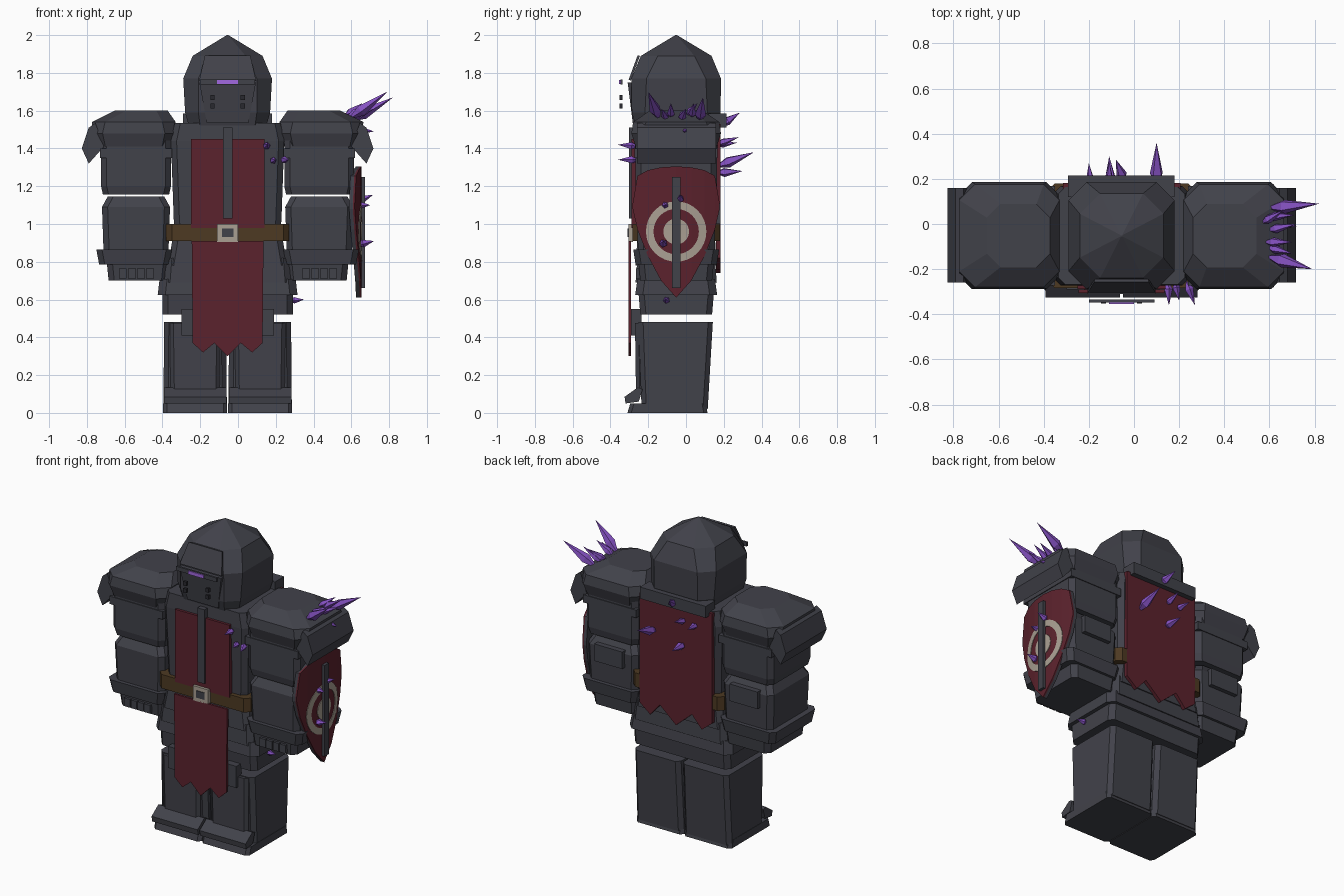
import bpy, bmesh, math
from mathutils import Vector

if "Cube" in bpy.data.objects:
    bpy.data.objects.remove(bpy.data.objects["Cube"])

CX, CY = -0.055, -0.052          # body axis


def material(name, rgb):
    m = bpy.data.materials.new(name)
    m.diffuse_color = (*rgb, 1)
    m.use_nodes = True
    m.node_tree.nodes["Principled BSDF"].inputs["Base Color"].default_value = m.diffuse_color
    return m


STEEL = material("dark steel", (0.053, 0.054, 0.068))
BLACK = material("black steel", (0.022, 0.022, 0.028))
RED = material("deep red cloth", (0.105, 0.016, 0.026))
BROWN = material("brown leather", (0.075, 0.042, 0.016))
CREAM = material("pale trim", (0.40, 0.35, 0.29))
PURPLE = material("purple crystal", (0.24, 0.085, 0.55))
GLOW = material("violet glow", (0.36, 0.14, 0.75))


def mesh(name, verts, faces, mat):
    bm = bmesh.new()
    vs = [bm.verts.new(v) for v in verts]
    for f in faces:
        bm.faces.new([vs[i] for i in f])
    bmesh.ops.recalc_face_normals(bm, faces=bm.faces)
    me = bpy.data.meshes.new(name)
    bm.to_mesh(me)
    bm.free()
    me.materials.append(mat)
    ob = bpy.data.objects.new(name, me)
    bpy.context.collection.objects.link(ob)
    return ob


def loft(name, rings, mat=STEEL):
    """Stack of chamfered rectangles: (z, cx, cy, half x, half y, chamfer)."""
    verts, faces = [], []
    for z, cx, cy, hx, hy, c in rings:
        for x, y in ((hx - c, -hy), (hx, c - hy), (hx, hy - c), (hx - c, hy),
                     (c - hx, hy), (-hx, hy - c), (-hx, c - hy), (c - hx, -hy)):
            verts.append((cx + x, cy + y, z))
    for r in range(len(rings) - 1):
        for i in range(8):
            j = (i + 1) % 8
            faces.append((r * 8 + i, r * 8 + j, r * 8 + 8 + j, r * 8 + 8 + i))
    n = len(verts)
    faces += [tuple(range(8)), tuple(range(n - 8, n))]
    return mesh(name, verts, faces, mat)


def sheet(name, verts, faces, offset, mat):
    """Thicken a sheet of faces along an offset."""
    n = len(verts)
    allv = [Vector(v) for v in verts] + [Vector(v) + Vector(offset) for v in verts]
    edges = [(f[i], f[(i + 1) % len(f)]) for f in faces for i in range(len(f))]
    used = {}
    for a, b in edges:
        used[frozenset((a, b))] = used.get(frozenset((a, b)), 0) + 1
    out = [tuple(f) for f in faces] + [tuple(i + n for i in reversed(f)) for f in faces]
    out += [(a, b, b + n, a + n) for a, b in edges if used[frozenset((a, b))] == 1]
    return mesh(name, allv, out, mat)


def prism(name, pts, offset, mat=STEEL):
    return sheet(name, pts, [range(len(pts))], offset, mat)


def box(name, x, y, z, mat=STEEL):
    return prism(name, [(x[0], y[0], z[0]), (x[1], y[0], z[0]), (x[1], y[0], z[1]),
                        (x[0], y[0], z[1])], (0, y[1] - y[0], 0), mat)


def crystal(base, tip, r):
    b, t = Vector(base), Vector(tip)
    d = t - b
    u = d.orthogonal().normalized()
    v = d.normalized().cross(u)
    mid = b + d * 0.35
    verts = [b, t] + [mid + (u * math.cos(a) + v * math.sin(a)) * r
                      for a in (i * math.tau / 5 for i in range(5))]
    faces = []
    for i in range(5):
        j = 2 + (i + 1) % 5
        faces += [(0, j, 2 + i), (1, 2 + i, j)]
    mesh("crystal", verts, faces, PURPLE)


# Helmet with face plates and floating visor bar
loft("helmet", [(1.52, CX, CY, .205, .215, .06), (1.59, CX, CY, .225, .235, .07),
                (1.77, CX, CY, .235, .237, .08), (1.89, CX, CY, .185, .187, .09),
                (2.0, CX, CY, .004, .004, .001)])
prism("brow_plate", [(-.205, -.292, 1.76), (.095, -.292, 1.76), (.065, -.244, 1.89),
                     (-.175, -.244, 1.89)], (0, -.012, .003))
prism("face_plate", [(-.165, -.26, 1.535), (.055, -.26, 1.535), (.095, -.287, 1.75),
                     (-.205, -.287, 1.75)], (0, -.022, 0))
box("visor_bar", (-.2, .09), (-.348, -.335), (1.738, 1.765))
box("eye_slit", (-.11, 0), (-.355, -.347), (1.74, 1.762), GLOW)
for s in (-1, 1):
    for z in (1.625, 1.67):
        x = CX + s * .08
        box("breathing_hole", (x - .011, x + .011), (-.352, -.335), (z - .013, z + .013), BLACK)

# Torso, belt and layered hip armour
loft("torso", [(.88, CX, CY, .27, .2, .03), (1.02, CX, CY, .285, .205, .03),
               (1.44, CX, CY, .30, .22, .03), (1.535, CX, CY, .28, .215, .03)])
loft("belt", [(.91, CX, CY, .325, .232, .03), (1.0, CX, CY, .325, .232, .03)], BROWN)
box("buckle", (CX - .055, CX + .055), (-.305, -.28), (.905, 1.0), CREAM)
box("buckle_center", (CX - .03, CX + .03), (-.309, -.3), (.93, .975))
loft("waist_plate", [(.78, CX, CY, .315, .215, .03), (.93, CX, CY, .29, .205, .03)])
loft("hip_plate", [(.69, CX, CY, .335, .215, .03), (.82, CX, CY, .325, .205, .03)])
loft("hip_skirt", [(.625, CX, CY, .37, .217, .04), (.71, CX, CY, .36, .205, .04)])
loft("upper_thighs", [(.52, CX, CY, .345, .19, .03), (.64, CX, CY, .345, .2, .03)])

# Cloth: front tabard, hanging front, and back cape with ragged hems
box("chest_tabard", (-.25, .14), (-.288, -.26), (.98, 1.45), RED)
box("chest_strap", (-.08, -.03), (-.302, -.27), (1.03, 1.51))
hem = [(-.245, .91), (-.24, .37), (-.185, .32), (-.125, .37), (-.055, .30), (.015, .37),
       (.075, .32), (.13, .37), (.135, .91)]
prism("hanging_tabard", [(x, -.305, z) for x, z in hem], (0, .014, 0), RED)
hem = [(-.315, 1.53), (-.315, .82), (-.24, .76), (-.17, .84), (-.055, .74), (.06, .84),
       (.13, .76), (.205, .82), (.205, 1.53)]
prism("back_cape", [(x, .158, z) for x, z in hem], (0, .024, 0), RED)
box("cape_collar", (-.292, .18), (.12, .215), (1.51, 1.585))


def fx(d):
    """Mirror sign applied to a distance from the body axis."""
    return lambda s: CX + s * d


for s, side in ((-1, "left"), (1, "right")):
    # Arm
    ax = CX + s * .485
    loft(side + "_upper_arm", [(1.155, ax, CY, .175, .205, .03), (1.2, ax, CY, .185, .215, .03),
                               (1.45, ax, CY, .185, .215, .03)])
    loft(side + "_forearm", [(.80, ax, CY, .17, .2, .03), (1.09, ax, CY, .18, .21, .03),
                             (1.145, ax, CY, .15, .18, .03)])
    loft(side + "_cuff", [(.785, ax + s * .01, CY, .185, .215, .03),
                          (.865, ax + s * .01, CY, .20, .227, .03)])
    loft(side + "_hand", [(.70, ax - s * .01, CY, .155, .19, .03),
                          (.80, ax - s * .01, CY, .165, .2, .03)])
    for i in range(4):
        x = ax - .07 + i * .048
        box(side + "_finger", (x - .021, x + .021), (-.265, -.225), (.712, .765))
    box(side + "_elbow_plate", (ax - .1, ax + .1), (.14, .182), (1.0, 1.11))
    # Shoulder armour with flared outer edge
    px = CX + s * .497
    loft(side + "_shoulder_plate", [(1.41, px, CY, .20, .215, .05), (1.48, px, CY, .215, .237, .05),
                                    (1.54, px, CY, .222, .228, .07),
                                    (1.60, CX + s * .457, CY, .14, .14, .06)])
    prof = [(.70, 1.535), (.735, 1.51), (.772, 1.40), (.735, 1.32), (.655, 1.41)]
    prism(side + "_shoulder_flare", [(CX + s * d, -.26, z) for d, z in prof], (0, .42, 0))
    box(side + "_arm_band", (ax - .19, ax + .19), (-.272, .168), (1.35, 1.4))
    # Leg, knee and boot
    lx = CX + s * .172
    loft(side + "_leg", [(.02, lx, -.06, .168, .175, .025), (.48, lx, -.055, .164, .197, .025)])
    loft(side + "_shin_plate", [(.12, lx, -.23, .13, .035, .02), (.475, lx, -.235, .135, .035, .02)])
    kx = CX + s * .205
    box(side + "_knee_strap", (kx - .04, kx + .04), (-.29, -.235), (.41, .55))
    loft(side + "_boot_sole", [(0, lx, -.098, .170, .212, .02), (.05, lx, -.095, .170, .20, .02)])
    prof = [(-.32, .05), (-.325, .085), (-.255, .135), (-.23, .125), (-.25, .06)]
    prism(side + "_toe_guard", [(lx - .165, y, z) for y, z in prof], (.33, 0, 0))

# Curved shield on the right arm


def bulge(d):
    return .655 - .7 * d * d


half = [(.23, 1.08, 1.11), (.205, .97, 1.255), (.15, .83, 1.285), (.08, .70, 1.30)]
cols = [(-d, b, t) for d, b, t in half] + [(0, .61, 1.305)] + half[::-1]
quads = [(2 * i, 2 * i + 2, 2 * i + 3, 2 * i + 1) for i in range(len(cols) - 1)]
pts = [(bulge(d), CY + d, z) for d, b, t in cols for z in (b, t)]
sheet("shield_face", pts, quads, (-.01, 0, 0), RED)
sheet("shield_backing", [(x - .01, y, z) for x, y, z in pts], quads, (-.02, 0, 0), STEEL)
for name, r0, r1 in (("outer_ring", .12, .16), ("bullseye", .004, .068)):
    n = 32
    pts = []
    for i in range(n):
        a = i * math.tau / n
        for r in (r0, r1):
            d = r * math.cos(a)
            pts.append((bulge(d) + .003, CY + d, .96 + r * math.sin(a)))
    sheet(name, pts, [(2 * i, 2 * i + 1, (2 * i + 3) % (2 * n), (2 * i + 2) % (2 * n))
                      for i in range(n)], (-.006, 0, 0), CREAM)
box("shield_bar", (.635, .672), (CY - .022, CY + .022), (.66, 1.25))
box("shield_mount", (.56, .64), (-.12, .02), (.88, 1.08))

# Crystal growths: base, tip, radius
for b, t, r in (
        # shoulder
        ((.58, .07, 1.54), (.82, .09, 1.67), .032), ((.58, -.14, 1.55), (.79, -.20, 1.70), .032),
        ((.57, -.08, 1.56), (.70, -.08, 1.64), .022), ((.57, .03, 1.56), (.71, .04, 1.64), .022),
        ((.58, -.03, 1.55), (.72, .0, 1.61), .022), ((.56, .0, 1.57), (.66, .06, 1.64), .02),
        ((.58, -.1, 1.55), (.70, -.13, 1.61), .02), ((.62, 0, 1.50), (.72, -.01, 1.49), .02),
        # back
        ((.10, .15, 1.30), (.10, .36, 1.38), .03), ((-.10, .15, 1.27), (-.11, .30, 1.28), .025),
        ((-.11, .15, 1.42), (-.11, .28, 1.46), .02), ((-.19, .15, 1.42), (-.20, .27, 1.43), .02),
        ((-.04, .18, 1.52), (-.08, .285, 1.59), .025),
        # chest
        ((.15, -.25, 1.41), (.155, -.36, 1.42), .02), ((.18, -.25, 1.335), (.20, -.34, 1.34), .018),
        ((.23, -.25, 1.34), (.27, -.36, 1.34), .02),
        # shield and hip
        ((.63, -.11, 1.10), (.70, -.11, 1.10), .018), ((.63, -.03, 1.12), (.715, -.03, 1.155), .02),
        ((.63, -.12, .89), (.72, -.12, .91), .022), ((.27, -.10, .595), (.35, -.11, .60), .018)):
    crystal(b, t, r)
